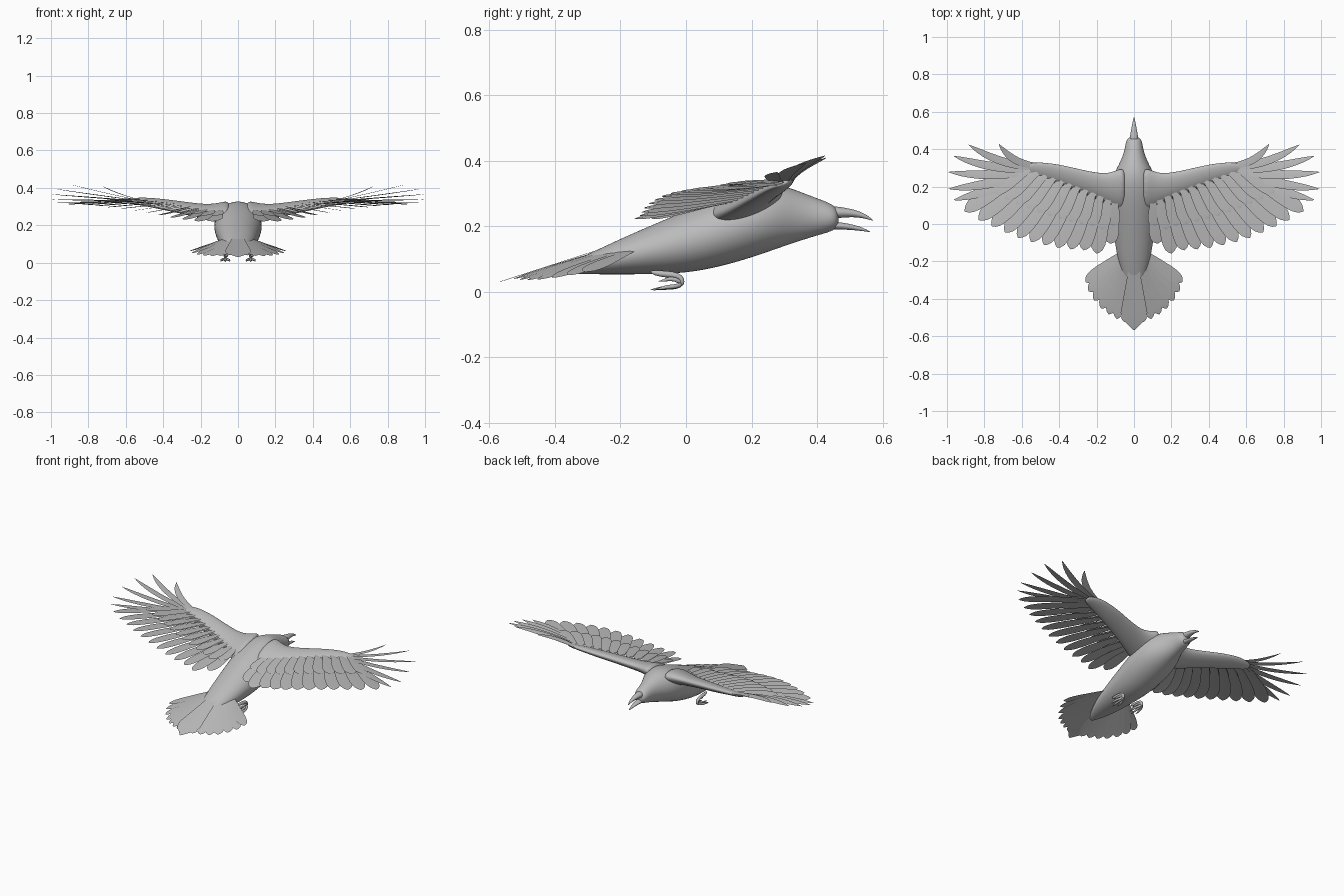
import bpy, math
from mathutils import Vector as V

if "Cube" in bpy.data.objects:
    bpy.data.objects.remove(bpy.data.objects["Cube"])

plumage = bpy.data.materials.new("plumage_grey")
plumage.diffuse_color = (0.5, 0.5, 0.5, 1)
plumage.use_nodes = True
plumage.node_tree.nodes["Principled BSDF"].inputs["Base Color"].default_value = plumage.diffuse_color


def make(name, verts, faces, subsurf=0):
    me = bpy.data.meshes.new(name)
    me.from_pydata(verts, [], faces)
    me.materials.append(plumage)
    for p in me.polygons:
        p.use_smooth = True
    ob = bpy.data.objects.new(name, me)
    bpy.context.collection.objects.link(ob)
    if subsurf:
        m = ob.modifiers.new("smooth", 'SUBSURF')
        m.levels = m.render_levels = subsurf
    return ob


def loft(name, rings, n=16, subsurf=2):
    """Closed skin over rings given as (centre, half axis, half axis)."""
    verts, faces = [], []
    for c, u, v in rings:
        for k in range(n):
            a = math.tau * k / n
            verts.append(V(c) + V(u) * math.cos(a) + V(v) * math.sin(a))
    for i in range(len(rings) - 1):
        for k in range(n):
            a, b = i * n + k, i * n + (k + 1) % n
            faces.append((a, b, b + n, a + n))
    faces.append(tuple(range(n))[::-1])
    faces.append(tuple(range(len(verts) - n, len(verts))))
    return make(name, verts, faces, subsurf)


def along_y(name, rows, **kw):
    """Rows are (y, half width, bottom z, top z)."""
    return loft(name, [((0, y, (b + t) / 2), (0, 0, (t - b) / 2), (w, 0, 0))
                       for y, w, b, t in rows], **kw)


def interp(rows, x):
    for a, b in zip(rows, rows[1:]):
        if x <= b[0]:
            f = max(0, (x - a[0]) / (b[0] - a[0]))
            return [p + (q - p) * f for p, q in zip(a, b)]
    return list(rows[-1])


ROUND = [(0, .4), (.3, .75), (.6, 1), (.8, .97), (.91, .72), (.97, .38), (1, .04)]
BLADE = [(0, .8), (.3, 1), (.6, .95), (.8, .68), (.92, .36), (1, .03)]
DIAMOND = [(0, .3), (.35, .6), (.8, 1), (1, .03)]


def feather(verts, faces, root, tip, width, shape, bend=0.0, roll=0.0):
    """Thin blade with a raised shaft, bent sideways and rolled to overlap."""
    root, tip = V(root), V(tip)
    d = tip - root
    side = V((-d.y, d.x, 0)).normalized()
    base, n = len(verts), 11
    for i in range(n):
        t = 1 - (1 - i / (n - 1)) ** 1.5
        w = interp(shape, t)[1] * width / 2
        c = root + d * t + side * bend * 4 * t * (1 - t)
        for s in (-1, 0, 1):
            verts.append(c + side * w * s + V((0, 0, s * w * roll + (.0015 if s == 0 else 0))))
    for i in range(n - 1):
        for s in (0, 1):
            a = base + i * 3 + s
            faces.append((a, a + 1, a + 4, a + 3))


# Body and head
along_y("body", [
    (-.38, .008, .058, .068), (-.36, .025, .055, .085), (-.3, .057, .053, .115),
    (-.2, .087, .052, .163), (-.1, .104, .052, .207), (0, .118, .055, .25),
    (.1, .13, .073, .292), (.2, .13, .102, .326), (.27, .11, .127, .333),
    (.33, .075, .148, .315), (.39, .052, .168, .29), (.44, .045, .182, .272),
    (.46, .034, .193, .256), (.466, .012, .21, .24)])

# Open beak
along_y("upper_beak", [(.44, .026, .22, .264), (.47, .023, .225, .26), (.51, .015, .228, .253),
                       (.545, .008, .224, .24), (.572, .001, .216, .219)], n=10)
along_y("lower_beak", [(.43, .025, .188, .218), (.47, .02, .19, .213), (.51, .013, .188, .206),
                       (.54, .007, .185, .196), (.562, .001, .182, .184)], n=10)

# Wing arm sections: x, front y, rear y, bottom z, top z
ARM = [(.04, .31, .06, .21, .325), (.09, .29, .075, .222, .312), (.14, .272, .1, .232, .306),
       (.2, .275, .13, .245, .308), (.3, .296, .17, .268, .322), (.4, .32, .207, .288, .336),
       (.5, .332, .24, .308, .345), (.56, .326, .262, .316, .343), (.6, .314, .28, .322, .338)]
# Rear flight feather tips: x, y, z
TRAIL = [(.125, -.105, .222), (.2, -.157, .222), (.27, -.14, .232), (.34, -.135, .242),
         (.41, -.127, .255), (.48, -.112, .268), (.55, -.095, .279), (.62, -.073, .29),
         (.69, -.045, .298), (.76, -.012, .304), (.83, .022, .309), (.905, .068, .314)]
# Spread wing tip feathers: x, y, z
FINGERS = [(.965, .128, .322), (.992, .188, .338), (.992, .278, .365), (.965, .364, .392),
           (.885, .424, .415), (.722, .427, .408)]


def wing_feathers():
    verts, faces = [], []
    n = len(TRAIL)
    for i, tip in enumerate(TRAIL):
        x = .1 + .46 * (i / (n - 1)) ** 1.05
        _, yf, yr, zb, zt = interp(ARM, x)
        root = (x, yr + .03, (zb + zt) / 2 + .004)
        feather(verts, faces, root, tip, .088, ROUND, .008, -.12)
        # Shorter covering feather over each flight feather
        mid = V(root).lerp(V(tip), .55) + V((0, 0, .008))
        feather(verts, faces, V(root) + V((0, 0, .008)), mid, .078, ROUND, .004, -.12)
    for i, tip in enumerate(FINGERS):
        root = (.565 - .006 * i, .268 + .009 * i, .328 + .002 * i)
        feather(verts, faces, root, tip, .056 - .003 * i, BLADE, -.012 - .003 * i, -.1)
    return verts, faces


TOES = [(-.014, -.085, .006), (0, -.1, .004), (.014, -.085, .006), (.006, -.075, .03)]


def tube(name, pts, radii):
    rings = []
    for i, p in enumerate(pts):
        d = V(pts[min(i + 1, len(pts) - 1)]) - V(pts[max(i - 1, 0)])
        u = d.cross(V((1, 0, 0))).normalized()
        rings.append((p, u * radii[i], d.cross(u).normalized() * radii[i]))
    return loft(name, rings, n=8, subsurf=1)


for s, label in ((1, "right"), (-1, "left")):
    # Wing arm, with the rear edge tilted down
    loft(label + "_wing_arm", [
        ((s * x, (f + r) / 2, (b + t) / 2), (0, (f - r) / 2, (f - r) * .16),
         (0, 0, s * (t - b) / 2)) for x, f, r, b, t in ARM])
    v, f = wing_feathers()
    make(label + "_wing_feathers", [V((s * p.x, p.y, p.z)) for p in v],
         f if s > 0 else [q[::-1] for q in f])
    # Folded leg and curled toes
    x = s * .068
    tube(label + "_leg", [(x, -.11, .062), (x, -.08, .055), (x, -.04, .053), (x, -.015, .045),
                          (x, -.01, .03), (x, -.018, .018)],
         [.006, .011, .011, .010, .009, .007])
    for k, (dx, y, z) in enumerate(TOES):
        tube(f"{label}_toe_{k + 1}", [(x, -.012, .024), (x + dx, -.03, z + .01),
                                      (x + dx * 1.5, -.06, z + .009),
                                      (x + dx * 1.6, y + .012, z + .005),
                                      (x + dx * 1.6, y - .01, z + .002)],
             [.008, .0075, .007, .005, .001])

# Tail fan: tip x, y, width for one side
FAN = [(.05, -.525, .075), (.092, -.507, .075), (.135, -.483, .075), (.175, -.452, .075),
       (.213, -.408, .075), (.242, -.36, .072), (.258, -.31, .07)]


def tail_z(x, y):
    return .155 + .3 * (y + .16) - .12 * abs(x)


verts, faces = [], []
feather(verts, faces, (0, -.2, tail_z(0, -.2) + .006), (0, -.568, .03), .15, DIAMOND)
for s in (1, -1):
    for i, (x, y, w) in enumerate(FAN):
        rx, ry = s * (.012 + .011 * i), -.19 + .004 * i
        z = -.003 * i
        feather(verts, faces, (rx, ry, tail_z(rx, ry) + z), (s * x, y, tail_z(x, y) + z),
                w, ROUND, s * -.004, s * -.1)
make("tail_feathers", verts, faces)
